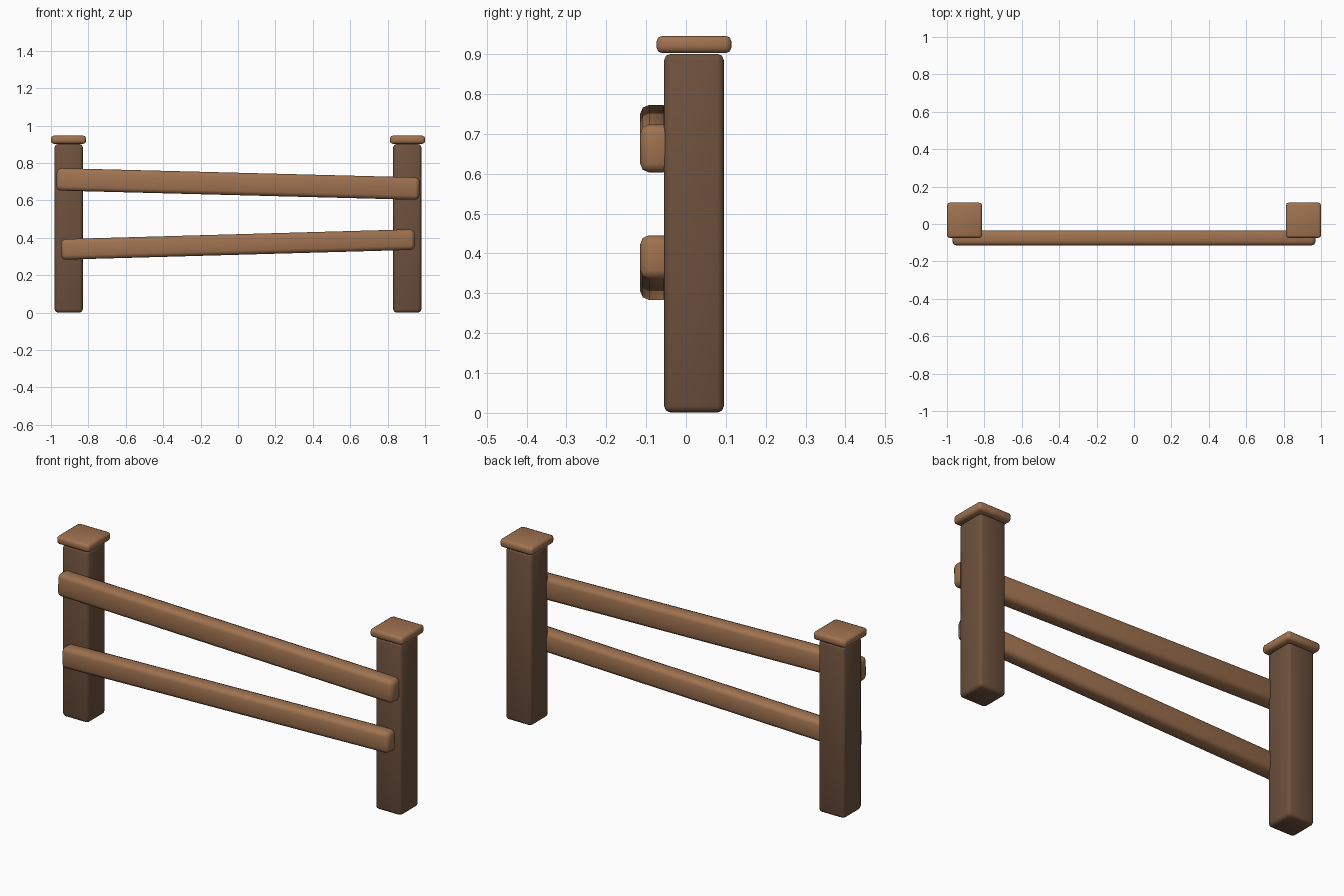
import bpy
from math import atan2, hypot, radians

cube = bpy.data.objects.get("Cube")
if cube:
    bpy.data.objects.remove(cube, do_unlink=True)


def make_material(name, rgb):
    mat = bpy.data.materials.new(name)
    mat.use_nodes = True
    mat.diffuse_color = (*rgb, 1)
    mat.node_tree.nodes["Principled BSDF"].inputs["Base Color"].default_value = (*rgb, 1)
    return mat


dark_wood = make_material("dark wood", (0.155, 0.082, 0.047))
light_wood = make_material("light wood", (0.35, 0.17, 0.08))


def rounded_box(name, size, center, mat, bevel, tilt=0.0):
    """Box with softened edges, tilted about the y axis."""
    bpy.ops.mesh.primitive_cube_add(size=1, location=center)
    obj = bpy.context.object
    obj.name = name
    obj.scale = size
    bpy.ops.object.transform_apply(location=False, rotation=False, scale=True)
    obj.rotation_euler.y = tilt
    mod = obj.modifiers.new("soft edges", "BEVEL")
    mod.width = bevel
    mod.segments = 2
    bpy.ops.object.modifier_apply(modifier=mod.name)
    obj.data.materials.append(mat)
    bpy.ops.object.shade_smooth_by_angle(angle=radians(50))
    return obj


def rail(name, half_length, z_left_end, z_right_end, height):
    """Plank running between two end heights in front of the posts."""
    rise = z_right_end - z_left_end
    span = 2 * half_length
    rounded_box(name, (hypot(span, rise), 0.08, height),
                (0, -0.075, (z_left_end + z_right_end) / 2),
                light_wood, 0.022, -atan2(rise, span))


# Posts with flat caps
for side, label in ((-1, "right"), (1, "left")):
    rounded_box(f"{label}_post", (0.15, 0.15, 0.9),
                (side * 0.905, 0.02, 0.451), dark_wood, 0.016)
    rounded_box(f"{label}_post_cap", (0.188, 0.188, 0.043),
                (side * 0.906, 0.02, 0.9245), light_wood, 0.014)

# Crooked rails
rail("upper_rail", 0.97, 0.713, 0.663, 0.12)
rail("lower_rail", 0.945, 0.338, 0.391, 0.11)
